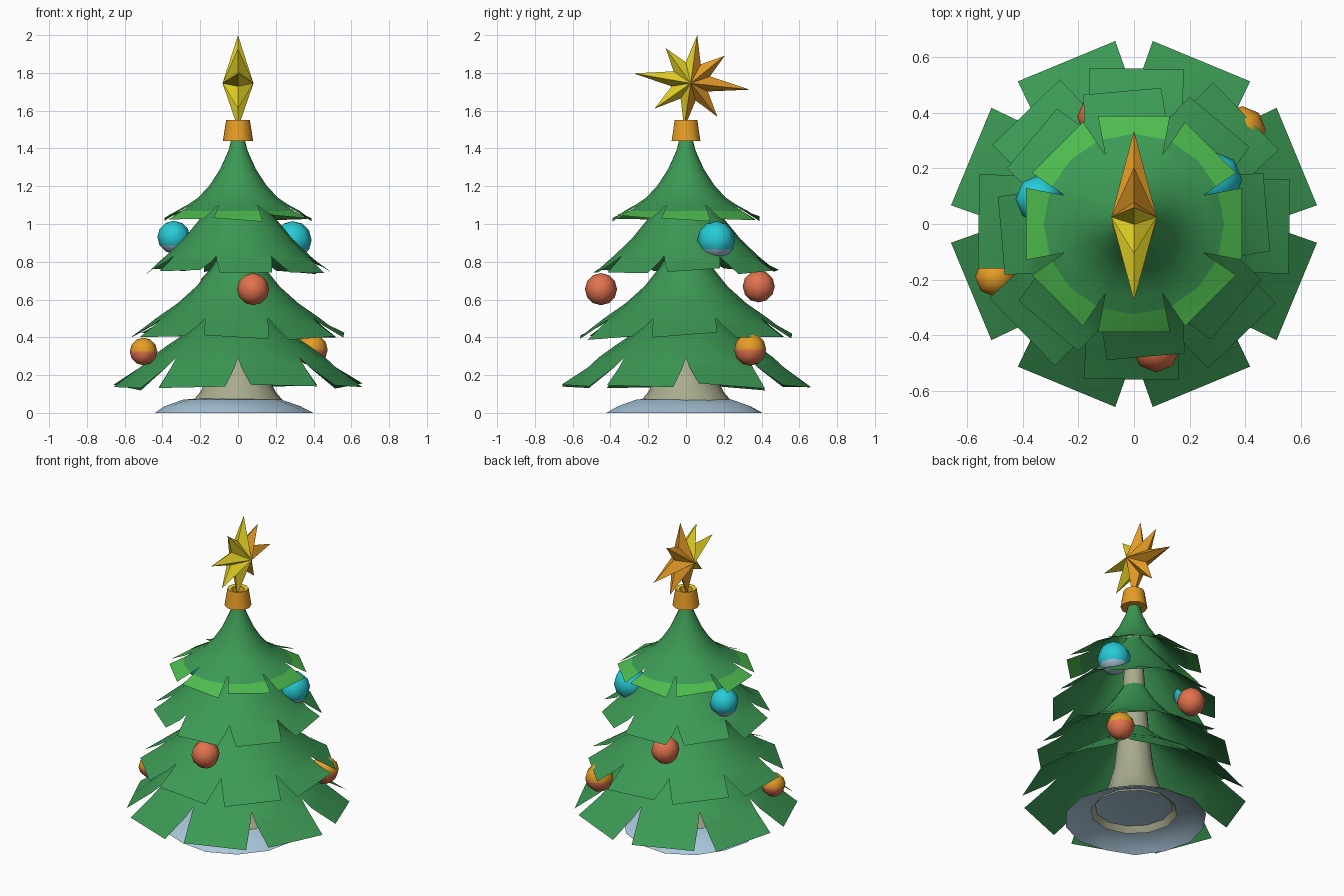
import bpy, bmesh, math, random
from mathutils import Vector

if "Cube" in bpy.data.objects:
    bpy.data.objects.remove(bpy.data.objects["Cube"])
random.seed(4)


def mat(name, r, g, b):
    m = bpy.data.materials.new(name)
    m.diffuse_color = (r, g, b, 1)
    m.use_nodes = True
    m.node_tree.nodes["Principled BSDF"].inputs["Base Color"].default_value = m.diffuse_color
    return m


GREEN = mat("pine_green", .045, .32, .09)
LIME = mat("light_green", .075, .50, .075)
BARK = mat("pale_bark", .40, .41, .27)
SNOW = mat("snow_blue", .41, .58, .72)
GOLD = mat("gold_orange", .80, .34, .02)
YELLOW = mat("yellow", .80, .66, .02)
CYAN = mat("cyan", .02, .60, .68)
RED = mat("coral_red", .76, .17, .075)


def finish(name, bm, mats, smooth=None, face_up=False):
    bmesh.ops.recalc_face_normals(bm, faces=bm.faces)
    if face_up and sum(f.normal.z * f.calc_area() for f in bm.faces) < 0:
        bmesh.ops.reverse_faces(bm, faces=bm.faces)
    me = bpy.data.meshes.new(name)
    bm.to_mesh(me)
    bm.free()
    for m in mats:
        me.materials.append(m)
    ob = bpy.data.objects.new(name, me)
    bpy.context.collection.objects.link(ob)
    if smooth:
        bpy.ops.object.select_all(action='DESELECT')
        ob.select_set(True)
        bpy.context.view_layer.objects.active = ob
        bpy.ops.object.shade_smooth_by_angle(angle=math.radians(smooth))
    return ob


def ring(bm, r, z, n, rot=0, cx=0, cy=0):
    return [bm.verts.new((cx + r * math.cos(rot + math.tau * i / n),
                          cy + r * math.sin(rot + math.tau * i / n), z)) for i in range(n)]


def lathe(bm, profile, n, rot=0, cx=0, cy=0):
    rows = [ring(bm, r, z, n, rot, cx, cy) for r, z in profile]
    for a, b in zip(rows, rows[1:]):
        for i in range(n):
            j = (i + 1) % n
            bm.faces.new((a[i], b[i], b[j], a[j]))
    return rows


# Branch tiers: a flared cone ending in eight square-cut flaps
def tier(name, profile, mid, edge, half, turn, mats=(GREEN,)):
    bm = bmesh.new()
    rot = math.radians(turn)
    last = lathe(bm, profile, 16, rot)[-1]
    for k in range(8):
        a = rot + k * math.tau / 8
        out, side = Vector((math.cos(a), math.sin(a), 0)), Vector((-math.sin(a), math.cos(a), 0))
        tilt = random.uniform(-.015, .015)
        lift = random.uniform(-.01, .01)
        prev = [last[2 * k - 1], last[2 * k], last[(2 * k + 1) % 16]]
        row1, row2 = [], []
        for s in (-1, 0, 1):
            t = s * math.radians(20.5)
            p = (out * math.cos(t) + side * math.sin(t)) * mid[0]
            row1.append(bm.verts.new((p.x, p.y, mid[1])))
            q = out * edge[0] + side * half * s
            row2.append(bm.verts.new((q.x, q.y, edge[1] + lift + tilt * s)))
        for rows, idx in (((prev, row1), 0), ((row1, row2), len(mats) - 1)):
            u, v = rows
            for i in (0, 1):
                f = bm.faces.new((u[i], v[i], v[i + 1], u[i + 1]))
                f.material_index = idx
    return finish(name, bm, mats, 40, True)


tier("branches_top", [(.03, 1.47), (.05, 1.39), (.095, 1.29), (.15, 1.205), (.21, 1.14), (.27, 1.10)],
     (.325, 1.07), (.39, 1.03), .13, 0, (GREEN, LIME))
tier("branches_upper", [(.045, 1.22), (.12, 1.12), (.2, 1.03), (.29, .92), (.385, .83)],
     (.42, .80), (.48, .75), .14, 5)
tier("branches_middle", [(.06, .9), (.14, .77), (.22, .67), (.32, .58), (.435, .50)],
     (.48, .465), (.56, .405), .17, -1)
tier("branches_lower", [(.075, .6), (.18, .5), (.28, .42), (.37, .36), (.46, .295)],
     (.52, .24), (.635, .14), .19, 22.5)

# Trunk with flared foot
bm = bmesh.new()
lathe(bm, [(.26, .04), (.2, .11), (.155, .2), (.12, .33), (.09, .6), (.06, 1.0), (.03, 1.44)], 12)
finish("trunk", bm, [BARK], 40)

# Snow mound, slightly uneven, hollow below
bm = bmesh.new()
rows = lathe(bm, [(.42, 0), (.36, .035), (.26, .07), (.15, .08)], 14, 0, -.03, -.01)
for v in rows[0]:
    s = random.uniform(.95, 1.03)
    v.co.x *= s
    v.co.y *= s
bm.faces.new(rows[-1])
finish("snow_mound", bm, [SNOW], 50, True)

# Collar under the star, with yellow top
bm = bmesh.new()
rows = lathe(bm, [(.035, 1.44), (.08, 1.44), (.063, 1.55), (.04, 1.545), (.03, 1.50)], 10)
bm.faces.ensure_lookup_table()
for f in bm.faces:
    if f.calc_center_median().z > 1.535:
        f.material_index = 1
bm.faces.new(rows[-1])
finish("star_collar", bm, [GOLD, YELLOW], 40)

# Eight-pointed star, front half yellow and back half gold
bm = bmesh.new()
C = Vector((0, .025, 1.755))
base = math.radians(82)
lengths = [.247, .22, .305, .24, .25, .235, .315, .225]
outline = []
for i in range(16):
    a = base + math.tau * i / 16
    r = lengths[i // 2] if i % 2 == 0 else .105
    outline.append(bm.verts.new(C + Vector((0, r * math.cos(a), r * math.sin(a)))))
for s in (-1, 1):
    hub = bm.verts.new(C + Vector((.082 * s, 0, -.01)))
    for i in range(16):
        f = bm.faces.new((hub, outline[i], outline[(i + 1) % 16]))
        f.material_index = int(i >= 8)   # second half-turn is the back side
finish("star", bm, [YELLOW, GOLD])


# Baubles: two colours split at a height given in radii
def bauble(name, c, r, top, bottom, split):
    bm = bmesh.new()
    bmesh.ops.create_uvsphere(bm, u_segments=8, v_segments=6, radius=r)
    for v in bm.verts:
        v.co = v.co + Vector(c)
    for f in bm.faces:
        f.material_index = int(f.calc_center_median().z < c[2] + split * r)
    finish(name, bm, [top, bottom], 50)


bauble("bauble_cyan_left", (-.34, .09, .93), .087, CYAN, SNOW, -.5)
bauble("bauble_cyan_right", (.29, .16, .915), .1, CYAN, SNOW, -.5)
bauble("bauble_red_front", (.08, -.45, .655), .085, RED, RED, 0)
bauble("bauble_red_back", (-.12, .385, .67), .085, RED, RED, 0)
bauble("bauble_gold_left", (-.5, -.19, .325), .073, GOLD, RED, 0)
bauble("bauble_gold_right", (.39, .34, .335), .085, GOLD, RED, 0)
